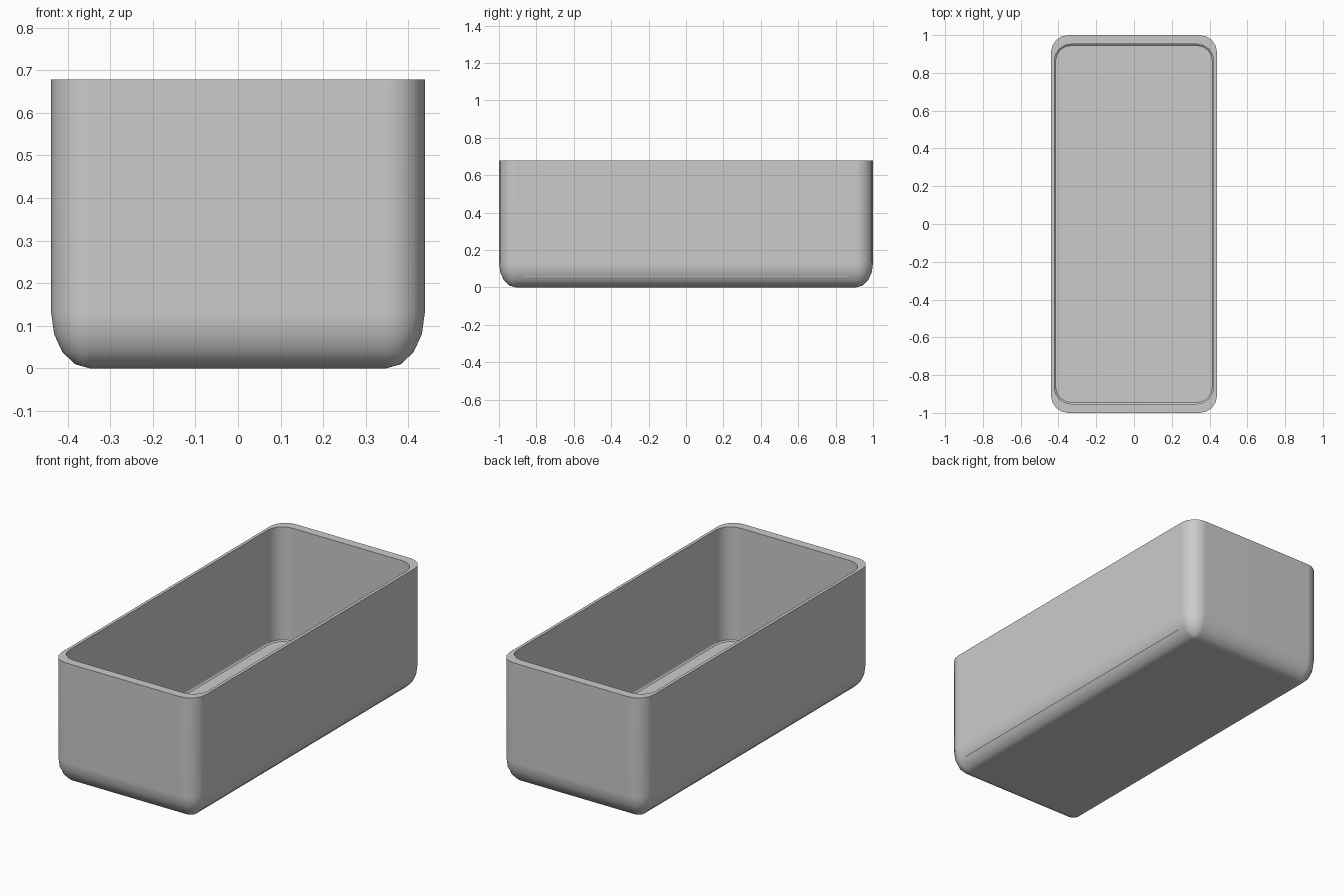
import bpy, bmesh
from math import sin, cos, pi

if "Cube" in bpy.data.objects:
    bpy.data.objects.remove(bpy.data.objects["Cube"])

SEG = 4  # segments per rounded corner


def ring(bm, hx, hy, r, z):
    """Rounded rectangle loop of vertices."""
    verts = []
    for i, (sx, sy) in enumerate([(1, 1), (-1, 1), (-1, -1), (1, -1)]):
        for k in range(SEG + 1):
            a = pi / 2 * (i + k / SEG)
            verts.append(bm.verts.new((sx * (hx - r) + r * cos(a),
                                       sy * (hy - r) + r * sin(a), z)))
    return verts


def bridge(bm, a, b):
    n = len(a)
    for i in range(n):
        bm.faces.new((a[i], a[(i + 1) % n], b[(i + 1) % n], b[i]))


HX, HY, H = 0.439, 1.0, 0.678
R, RZ = 0.09, 0.13

bm = bmesh.new()
rings = []
# outer shell: rounded base rising to the rim
for k in range(SEG + 1):
    a = pi / 2 * (1 - k / SEG)
    d = R * (1 - cos(a))
    rings.append(ring(bm, HX - d, HY - d, max(R - d, 0.004), RZ * (1 - sin(a))))
rings.append(ring(bm, HX, HY, R, H))
# cavity: rim edge, wall down, slim bevel at the floor
rings.append(ring(bm, HX - 0.017, HY - 0.048, 0.088, H))
rings.append(ring(bm, HX - 0.017, HY - 0.048, 0.088, 0.056))
rings.append(ring(bm, HX - 0.024, HY - 0.055, 0.082, 0.05))
for a, b in zip(rings, rings[1:]):
    bridge(bm, a, b)
bm.faces.new(rings[0])
bm.faces.new(rings[-1])
bmesh.ops.recalc_face_normals(bm, faces=bm.faces)

mesh = bpy.data.meshes.new("open_box")
bm.to_mesh(mesh)
bm.free()
box = bpy.data.objects.new("open_box", mesh)
bpy.context.collection.objects.link(box)
bpy.context.view_layer.objects.active = box
box.select_set(True)
bpy.ops.object.shade_smooth_by_angle(angle=0.6)
# keep broad walls flat while the corners stay smooth
wn = box.modifiers.new("wall_normals", 'WEIGHTED_NORMAL')
wn.keep_sharp = True
